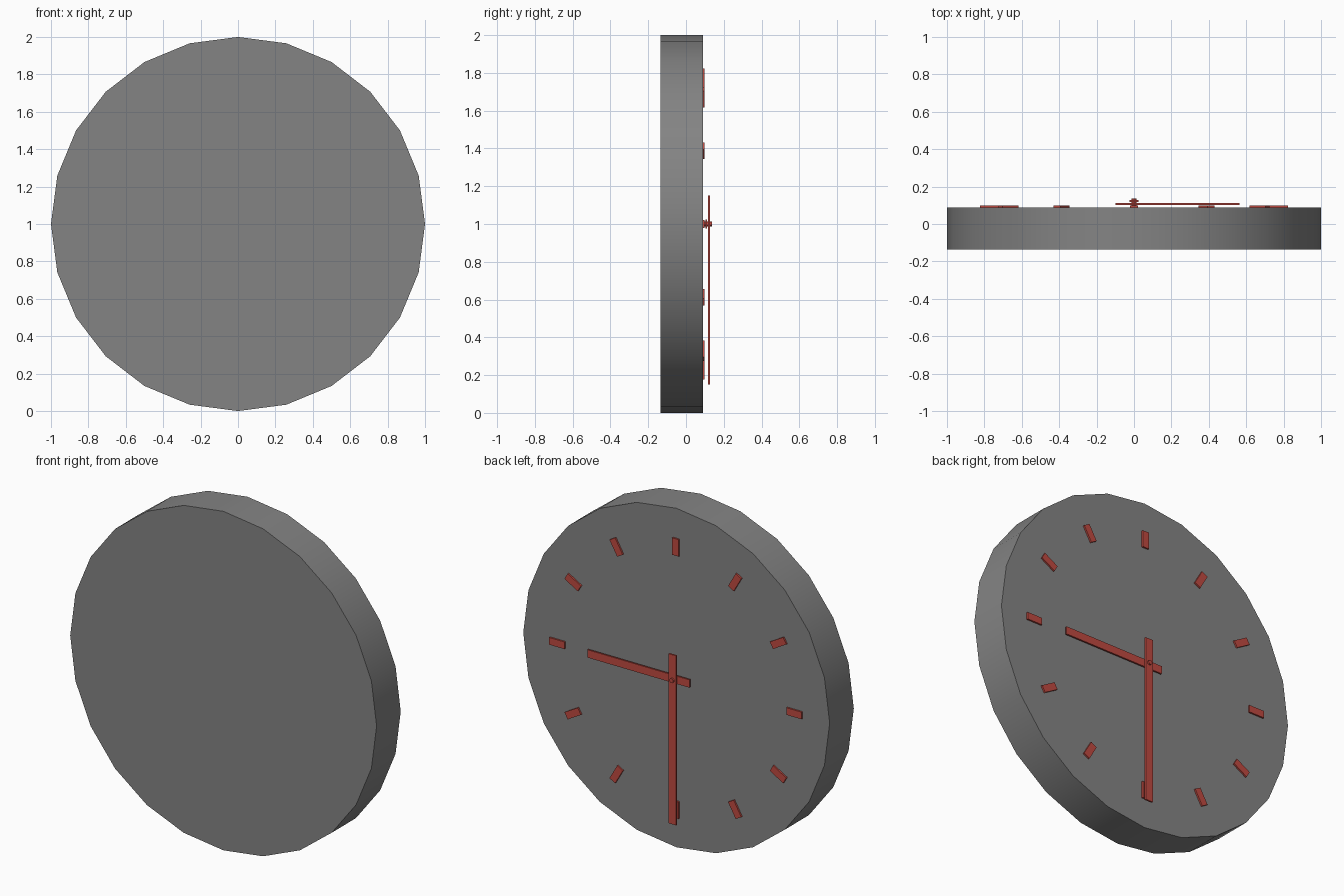
import bpy, math
from mathutils import Matrix, Vector

if "Cube" in bpy.data.objects:
    bpy.data.objects.remove(bpy.data.objects["Cube"])

CENTRE = Vector((0, 0, 1))
FACE_Y = 0.089


def material(name, colour):
    mat = bpy.data.materials.new(name)
    mat.diffuse_color = (*colour, 1)
    mat.use_nodes = True
    mat.node_tree.nodes["Principled BSDF"].inputs["Base Color"].default_value = mat.diffuse_color
    return mat


red = material("red", (0.52, 0.068, 0.052))
dark_grey = material("dark_grey", (0.23, 0.23, 0.23))


def disc(name, radius, y0, y1, sides, mat):
    """Cylinder along y, centred on the clock axis."""
    bpy.ops.mesh.primitive_cylinder_add(
        vertices=sides, radius=radius, depth=y1 - y0,
        location=(0, (y0 + y1) / 2, CENTRE.z), rotation=(math.pi / 2, 0, 0))
    ob = bpy.context.object
    ob.name = name
    ob.data.materials.append(mat)
    bpy.ops.object.shade_smooth_by_angle(angle=math.radians(30))


def bar(name, r0, r1, width, y0, y1, angle):
    """Flat box from radius r0 to r1, turned about the clock axis."""
    bpy.ops.mesh.primitive_cube_add(size=1)
    ob = bpy.context.object
    ob.name = name
    local = (Matrix.Translation((0, (y0 + y1) / 2, (r0 + r1) / 2))
             @ Matrix.Diagonal((width, y1 - y0, r1 - r0, 1)))
    ob.data.transform(Matrix.Rotation(angle, 4, 'Y') @ local)
    ob.location = CENTRE
    ob.data.materials.append(red)


# Body
disc("clock_body", 1.0, -0.136, FACE_Y, 24, dark_grey)

# Hour markers
for i in range(12):
    bar(f"hour_marker_{i + 1}", 0.724, 0.824, 0.042,
        FACE_Y - 0.005, FACE_Y + 0.01, math.radians(30 * i))

# Hands and the pin that carries them
bar("hour_hand", -0.1, 0.565, 0.046, 0.102, 0.112, math.radians(90))
bar("minute_hand", -0.15, 0.85, 0.049, 0.117, 0.127, math.radians(180))
disc("centre_pin", 0.013, FACE_Y - 0.005, 0.137, 12, red)
